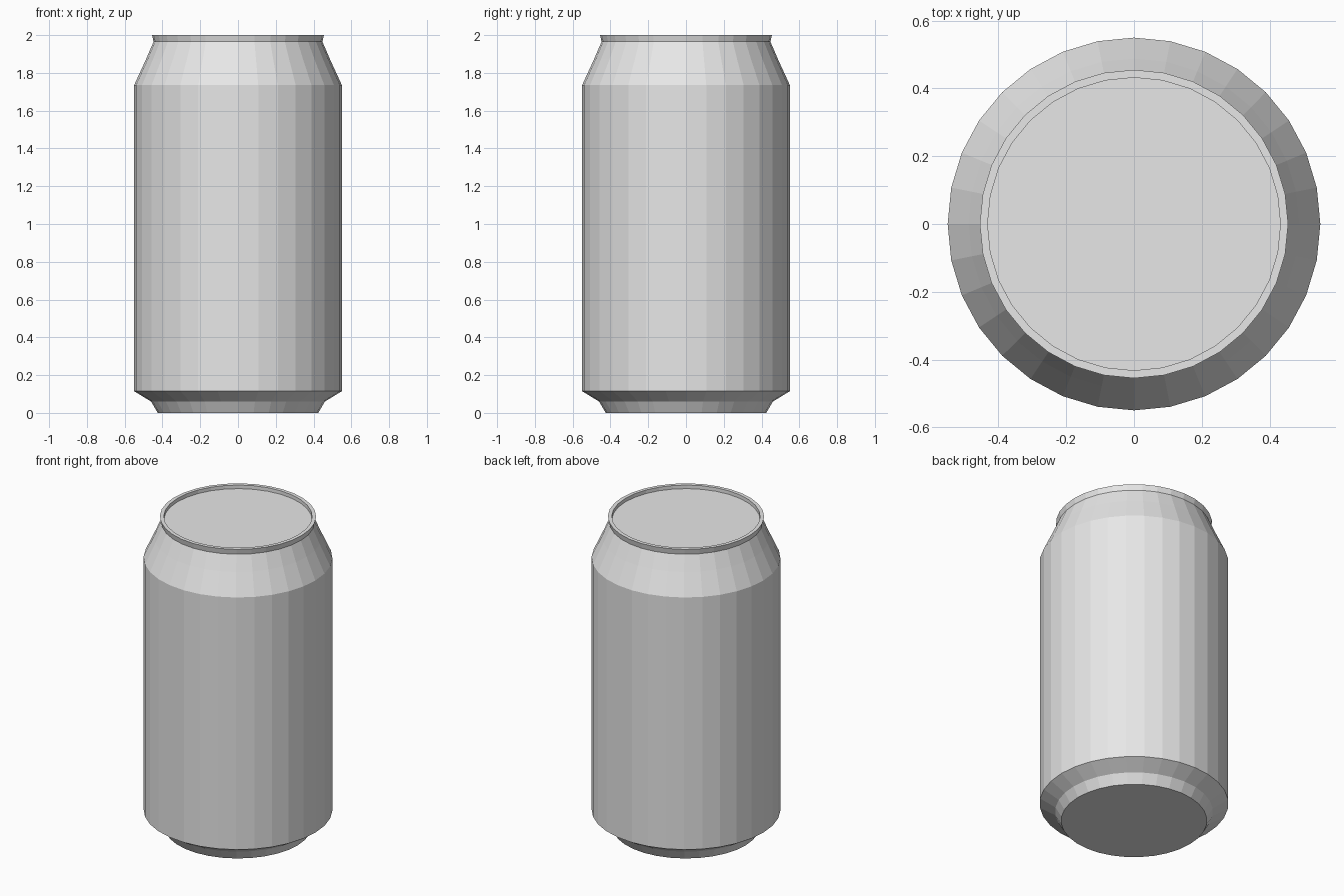
import bpy
import bmesh
from math import radians, sin, cos, pi

cube = bpy.data.objects.get("Cube")
if cube:
    bpy.data.objects.remove(cube, do_unlink=True)

SIDES = 32

# Bare metal
metal = bpy.data.materials.new("grey metal")
metal.use_nodes = True
colour = (0.8, 0.8, 0.8, 1.0)
metal.diffuse_color = colour
metal.node_tree.nodes["Principled BSDF"].inputs["Base Color"].default_value = colour


def lathe(name, profile):
    """Turn a (radius, height) profile about z and cap both ends."""
    bm = bmesh.new()
    rings = [[bm.verts.new((r * cos(2 * pi * i / SIDES), r * sin(2 * pi * i / SIDES), z))
              for i in range(SIDES)] for r, z in profile]
    for low, high in zip(rings, rings[1:]):
        for i in range(SIDES):
            j = (i + 1) % SIDES
            bm.faces.new((low[i], low[j], high[j], high[i]))
    bm.faces.new(rings[0][::-1])
    bm.faces.new(rings[-1])
    mesh = bpy.data.meshes.new(name)
    bm.to_mesh(mesh)
    bm.free()
    mesh.materials.append(metal)
    obj = bpy.data.objects.new(name, mesh)
    bpy.context.collection.objects.link(obj)
    return obj


# Tapered foot, straight wall, shoulder, rim and recessed lid
lathe("drink_can", [
    (0.425, 0.0), (0.46, 0.06), (0.55, 0.115),
    (0.55, 1.735), (0.488, 1.87), (0.447, 1.965),
    (0.455, 2.0), (0.432, 2.0), (0.432, 1.977),
])
